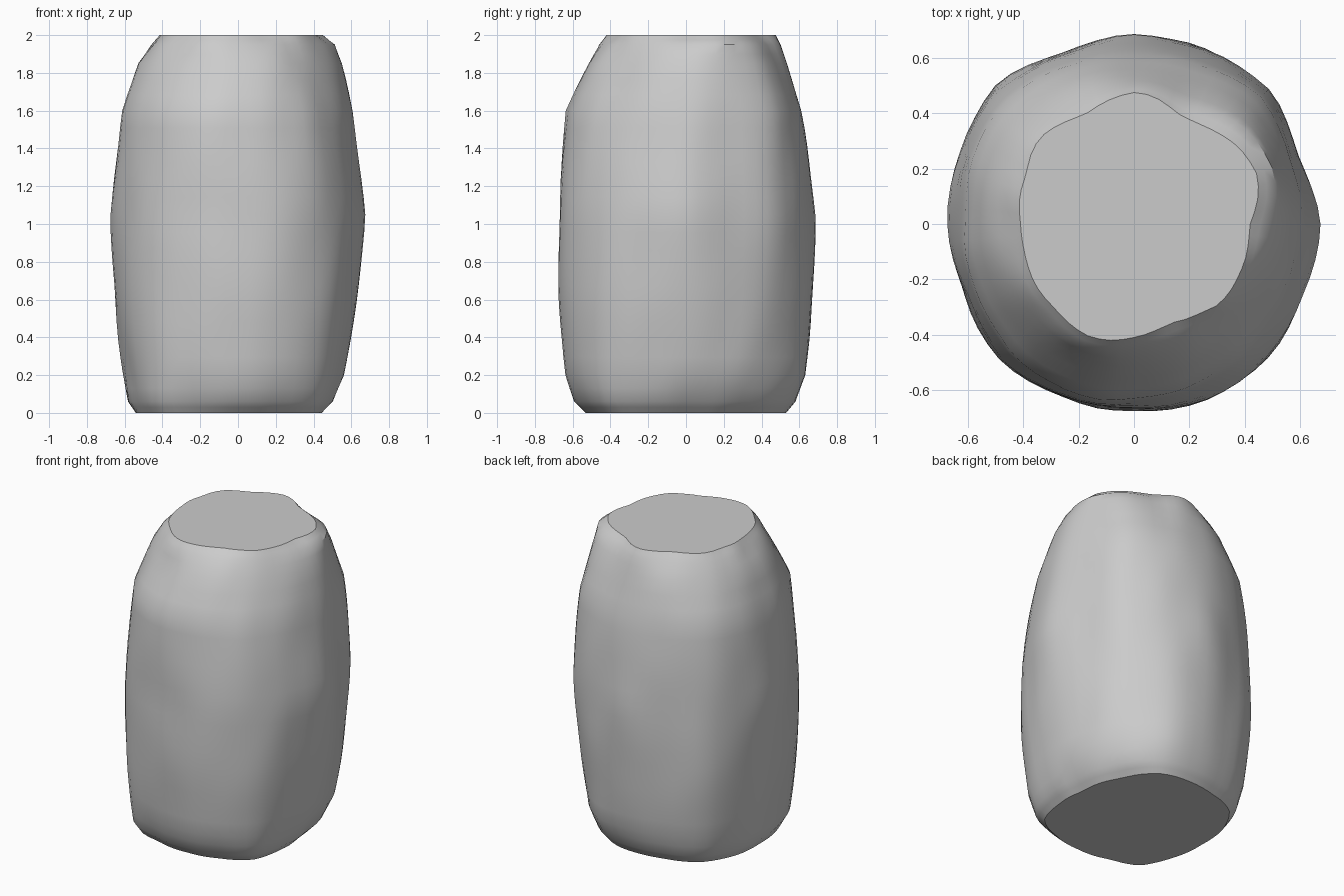
import bpy, bmesh, math
from mathutils import noise, Vector

if "Cube" in bpy.data.objects:
    bpy.data.objects.remove(bpy.data.objects["Cube"])

# Radii at 16 compass directions (counter-clockwise from +x), one row per height
RINGS = [
    (0.00, [.43, .44, .47, .53, .53, .54, .58, .56, .54, .56, .60, .55, .53, .53, .54, .47]),
    (0.06, [.49, .50, .54, .58, .58, .59, .63, .60, .58, .59, .64, .60, .59, .59, .60, .53]),
    (0.20, [.56, .57, .60, .64, .63, .63, .67, .63, .60, .61, .66, .645, .635, .64, .645, .58]),
    (1.05, [.67, .64, .685, .68, .68, .67, .70, .675, .67, .66, .68, .67, .67, .69, .68, .66]),
    (1.60, [.605, .61, .65, .62, .61, .62, .64, .63, .61, .62, .64, .65, .63, .62, .60, .59]),
    (1.85, [.54, .56, .57, .53, .535, .54, .54, .54, .53, .52, .52, .52, .51, .51, .50, .51]),
    (1.95, [.49, .54, .52, .48, .50, .48, .49, .48, .45, .46, .46, .48, .45, .44, .45, .46]),
]
TOP = [.42, .48, .45, .43, .475, .44, .46, .43, .41, .41, .42, .44, .41, .38, .42, .42]
RINGS.append((2.00, TOP))
SEGS = 64


def spline(a, b, c, d, t):
    return b + 0.5 * t * (c - a + t * (2*a - 5*b + 4*c - d + t * (3*(b - c) + d - a)))


def ring_radius(row, turn):
    # blend of straight facets and a rounded curve around the circumference
    i, t = int(turn * 16), (turn * 16) % 1
    p = [row[(i + k) % 16] for k in (-1, 0, 1, 2)]
    return 0.5 * spline(*p, t) + 0.5 * (p[1] + (p[2] - p[1]) * t)


# Heights: denser steps through the long middle spans
levels = []
for k in range(len(RINGS) - 1):
    steps = max(2, round((RINGS[k + 1][0] - RINGS[k][0]) / 0.09))
    levels += [(k, s / steps) for s in range(steps)]
levels.append((len(RINGS) - 2, 1.0))


def radius(k, t, turn):
    b, c = ring_radius(RINGS[k][1], turn), ring_radius(RINGS[k + 1][1], turn)
    h = RINGS[k + 1][0] - RINGS[k][0]
    return b + (c - b) * t + 0.1 * h * h * t * (1 - t)


# Rough boulder body, lofted ring by ring
bm = bmesh.new()
loops = []
for k, t in levels:
    z = RINGS[k][0] + (RINGS[k + 1][0] - RINGS[k][0]) * t
    loop = []
    for s in range(SEGS):
        a = 2 * math.pi * s / SEGS
        r = radius(k, t, s / SEGS)
        r += 0.01 * noise.noise(Vector((3 * math.cos(a), 3 * math.sin(a), 2.5 * z)))
        loop.append(bm.verts.new((r * math.cos(a), r * math.sin(a), z)))
    loops.append(loop)
for lo, hi in zip(loops, loops[1:]):
    for s in range(SEGS):
        n = (s + 1) % SEGS
        bm.faces.new((lo[s], lo[n], hi[n], hi[s]))

# Flat worn ends
bm.faces.new(loops[0][::-1])
bm.faces.new(loops[-1])

mesh = bpy.data.meshes.new("boulder")
bm.to_mesh(mesh)
bm.free()
rock = bpy.data.objects.new("boulder", mesh)
bpy.context.collection.objects.link(rock)
bpy.context.view_layer.objects.active = rock
rock.select_set(True)
bpy.ops.object.shade_smooth_by_angle(angle=math.radians(35))
